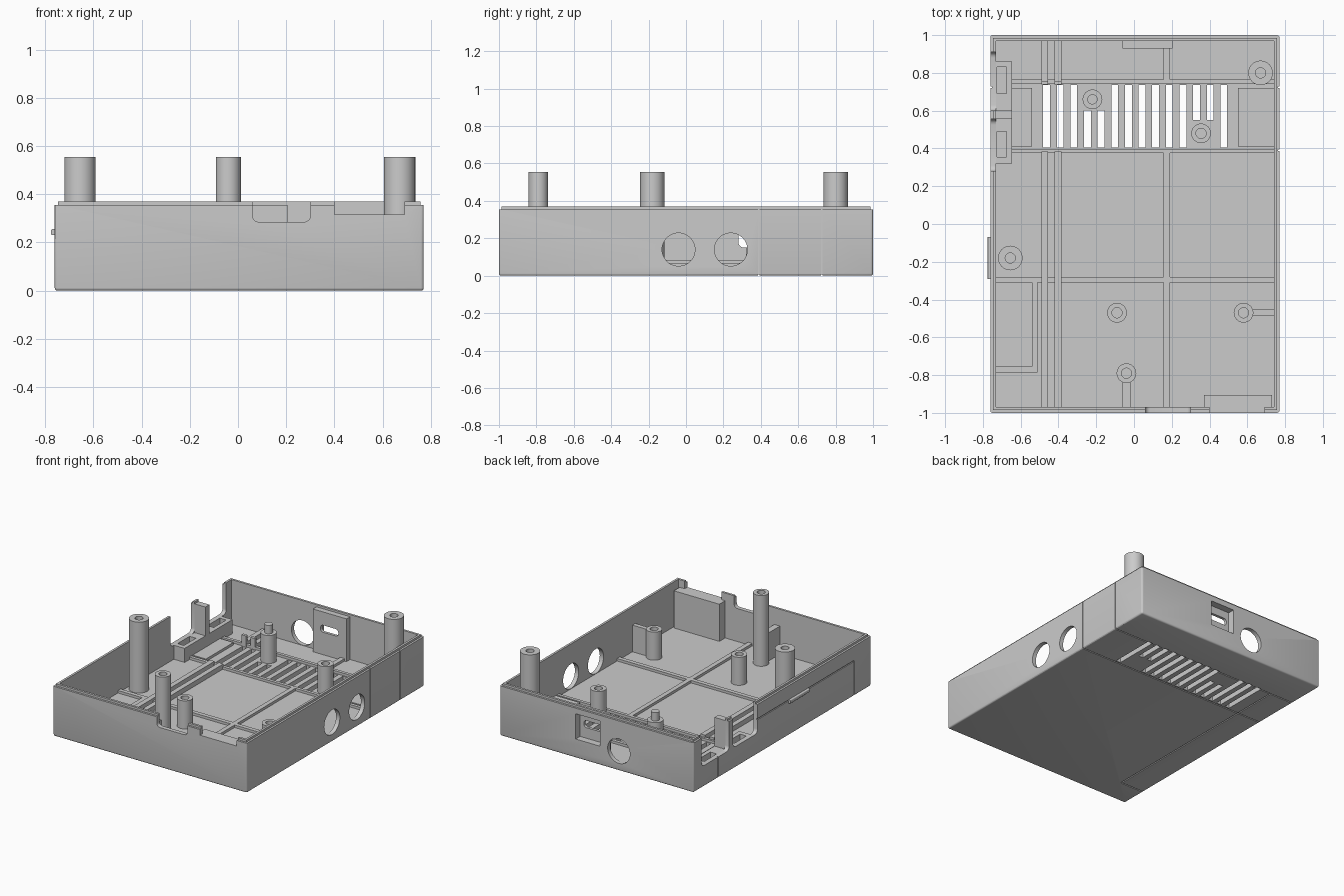
import bpy, bmesh, math
from mathutils import Matrix

if "Cube" in bpy.data.objects:
    bpy.data.objects.remove(bpy.data.objects["Cube"])

grey = bpy.data.materials.new("plain grey plastic")
grey.use_nodes = True
GREY = (0.6, 0.6, 0.6, 1)
grey.diffuse_color = GREY
grey.node_tree.nodes["Principled BSDF"].inputs["Base Color"].default_value = GREY
FLOOR, RIM, LIP = 0.05, 0.355, 0.37
parts = []


def finish(bm, name, helper=False):
    bmesh.ops.recalc_face_normals(bm, faces=bm.faces)
    me = bpy.data.meshes.new(name)
    bm.to_mesh(me)
    bm.free()
    me.materials.append(grey)
    ob = bpy.data.objects.new(name, me)
    bpy.context.collection.objects.link(ob)
    ob.hide_render = helper
    if not helper:
        parts.append(ob)
    return ob


def block(bm, x, y, z, bevel=0, axis=None):
    """Box from three (low, high) ranges; edges along one axis can be rounded."""
    verts = bmesh.ops.create_cube(bm, size=1)["verts"]
    for v in verts:
        v.co = [r[0] if c < 0 else r[1] for c, r in zip(v.co, (x, y, z))]
    if bevel:
        edges = {e for v in verts for e in v.link_edges
                 if abs((e.verts[0].co - e.verts[1].co).normalized()[axis]) > 0.9}
        bmesh.ops.bevel(bm, geom=list(edges), offset=bevel, segments=4,
                        affect='EDGES', profile=0.5)


def box(name, x, y, z, helper=False, bevel=0, axis=None):
    bm = bmesh.new()
    block(bm, x, y, z, bevel, axis)
    return finish(bm, name, helper)


def bore(axis, centre, radius, length):
    bm = bmesh.new()
    turn = Matrix.Rotation(math.pi / 2, 4, 'Y' if axis == 'X' else 'X')
    bmesh.ops.create_cone(bm, cap_ends=True, segments=48, radius1=radius, radius2=radius,
                          depth=length, matrix=Matrix.Translation(centre) @ turn)
    return finish(bm, "bore_cutter", True)


def cut(target, *cutters):
    """Subtract the cutters, bake the result and remove the cutters."""
    for c in cutters:
        m = target.modifiers.new("cut", 'BOOLEAN')
        m.operation, m.solver, m.object = 'DIFFERENCE', 'EXACT', c
    deps = bpy.context.evaluated_depsgraph_get()
    deps.update()
    baked = bpy.data.meshes.new_from_object(target.evaluated_get(deps))
    target.modifiers.clear()
    target.data = baked
    for c in cutters:
        bpy.data.objects.remove(c)


def cutter(x, y, z, bevel=0, axis=None):
    return box("cutter", x, y, z, True, bevel, axis)


# Rounded solid for the tray
bm = bmesh.new()
block(bm, (-0.76, 0.77), (-1, 1), (0, LIP))
edges = [e for e in bm.edges if min(v.co.z for v in e.verts) < 0.1]
bmesh.ops.bevel(bm, geom=edges, offset=0.012, segments=3, affect='EDGES', profile=0.5)
tray = finish(bm, "tray")

# Hollow inside and stepped lip
S = 0.014
cut(tray, cutter((-0.73, 0.74), (-0.97, 0.97), (FLOOR, 1)))
cut(tray, cutter((-0.9, -0.76 + S), (-1.2, 1.2), (RIM, 1)),
    cutter((0.77 - S, 0.9), (-1.2, 1.2), (RIM, 1)),
    cutter((-1.1, 1.1), (-1.2, -1 + S), (RIM, 1.1)),
    cutter((-1.1, 1.1), (1 - S, 1.2), (RIM, 1.1)))

# Ventilation slots, shortened beside two posts
slots = bmesh.new()
for i in range(14):
    x = -0.463 + 0.0722 * i
    low = 0.55 if i in (11, 12) else 0.405
    high = 0.6 if i in (3, 4) else 0.735
    block(slots, (x - 0.018, x + 0.018), (low, high), (-0.1, 0.2))
cut(tray, finish(slots, "slot_cutter", True))

# Wall openings
cut(tray, bore('X', (0.77, -0.04, 0.14), 0.088, 0.2),
    bore('X', (0.77, 0.24, 0.14), 0.088, 0.2),
    bore('Y', (-0.17, 1, 0.14), 0.088, 0.2))
cut(tray, cutter((-0.02, 0.17), (0.95, 1.1), (0.135, 0.315)),
    cutter((0.06, 0.30), (-1.1, -0.96), (0.285, 0.5), 0.025, 1),
    cutter((0.40, 0.69), (-1.1, -0.96), (0.315, 0.5)),
    cutter((-0.9, -0.72), (0.60, 0.91), (0.15, 0.6), 0.03, 0),
    cutter((-0.9, -0.72), (0.28, 0.555), (0.15, 0.6), 0.03, 0))

# Seam grooves on the outside and the underside
D, W = 0.007, 0.004
for y in (0.39, 0.725):
    cut(tray, cutter((-0.9, 0.9), (y - W, y + W), (-0.1, D)),
        cutter((0.77 - D, 0.9), (y - W, y + W), (-0.2, 0.4)))
for y in (-0.81, 0.725):
    cut(tray, cutter((-0.9, -0.76 + D), (y - W, y + W), (-0.2, 0.25)))
cut(tray, cutter((-0.9, -0.76 + D), (-0.81, 0.28), (0.246, 0.254)),
    cutter((-0.57 - W, -0.57 + W), (-0.81, 0.725), (-0.1, D)),
    cutter((-0.9, -0.57), (-0.81 - W, -0.81 + W), (-0.1, D)))

# Screw posts: x, y, radius, height
for name, x, y, r, h in (("left_tall_post", -0.655, -0.18, 0.065, 0.555),
                         ("front_tall_post", -0.04, -0.79, 0.052, 0.555),
                         ("corner_tall_post", 0.67, 0.80, 0.065, 0.555),
                         ("middle_short_post", -0.09, -0.47, 0.052, 0.25),
                         ("side_short_post", 0.58, -0.47, 0.052, 0.25),
                         ("vent_short_post", 0.355, 0.48, 0.052, 0.25),
                         ("pin_post", -0.22, 0.66, 0.052, 0.25)):
    inner, end = 0.027, (0.31 if name == "pin_post" else h - 0.12)
    profile = [(0, 0.01), (r, 0.01), (r, h), (inner, h), (inner, end), (0, end)]
    bm = bmesh.new()
    vs = [bm.verts.new((x + a, y, b)) for a, b in profile]
    es = [bm.edges.new(p) for p in zip(vs, vs[1:])]
    bmesh.ops.spin(bm, geom=vs + es, cent=(x, y, 0), axis=(0, 0, 1),
                   angle=math.tau, steps=32)
    bmesh.ops.remove_doubles(bm, verts=bm.verts, dist=0.0005)
    finish(bm, name)

# Webs tying posts to the walls
box("side_post_web", (0.62, 0.75), (-0.485, -0.453), (0.04, 0.24))
box("front_post_web", (-0.062, -0.018), (-0.98, -0.83), (0.04, 0.25))

# Floor ribs
RIB = (0.04, 0.068)
for name, x, y in (("long_rib_front", (0.157, 0.19), (-0.98, 0.38)),
                   ("long_rib_back", (0.157, 0.19), (0.76, 0.98)),
                   ("cross_rib", (-0.74, 0.75), (-0.31, -0.28)),
                   ("vent_rib_front", (-0.74, 0.75), (0.375, 0.398)),
                   ("vent_rib_back", (-0.74, 0.75), (0.742, 0.765)),
                   ("hatch_rib_side", (-0.54, -0.51), (-0.785, -0.3)),
                   ("hatch_rib_front", (-0.74, -0.51), (-0.785, -0.755)),
                   ("left_vent_pad", (-0.74, -0.54), (0.41, 0.72)),
                   ("right_vent_pad", (0.55, 0.75), (0.41, 0.72))):
    box(name, x, y, RIB)

# Twin rails with small hooks beside the vent
for i, x in enumerate((-0.472, -0.402)):
    span = (x - 0.018, x + 0.018)
    box(f"rail_front_{i}", span, (-0.98, 0.385), (0.04, 0.085))
    box(f"rail_back_{i}", span, (0.755, 0.98), (0.04, 0.085))
    box(f"rail_hook_{i}", span, (0.738, 0.758), (0.04, 0.13))

# Slotted shelves and divider at the side opening
for name, y, hole in (("shelf_back", (0.59, 0.86), (0.69, 0.83)),
                      ("shelf_front", (0.32, 0.56), (0.355, 0.49))):
    shelf = box(name, (-0.75, -0.645), y, (0.04, 0.15))
    cut(shelf, cutter((-0.725, -0.675), hole, (0.09, 0.3)))
box("shelf_divider", (-0.757, -0.645), (0.555, 0.6), (0.04, RIM))

# Slotted plate inside the back wall
plate = box("socket_plate", (-0.06, 0.205), (0.93, 0.972), (0.04, RIM))
cut(plate, cutter((0, 0.14), (0.9, 1), (0.21, 0.26), 0.02, 1),
    cutter((-0.02, 0.17), (0.95, 1.1), (0.135, 0.315)))

# Support block behind the front notch and latch on the side
box("front_support", (0.37, 0.73), (-0.98, -0.905), (0.04, 0.315))
box("side_latch", (-0.775, -0.75), (-0.29, -0.07), (0.23, 0.255), bevel=0.006, axis=1)

# Crisp edges, smooth curves
bpy.ops.object.select_all(action='DESELECT')
for ob in parts:
    ob.select_set(True)
bpy.context.view_layer.objects.active = tray
bpy.ops.object.shade_smooth_by_angle(angle=math.radians(30))
